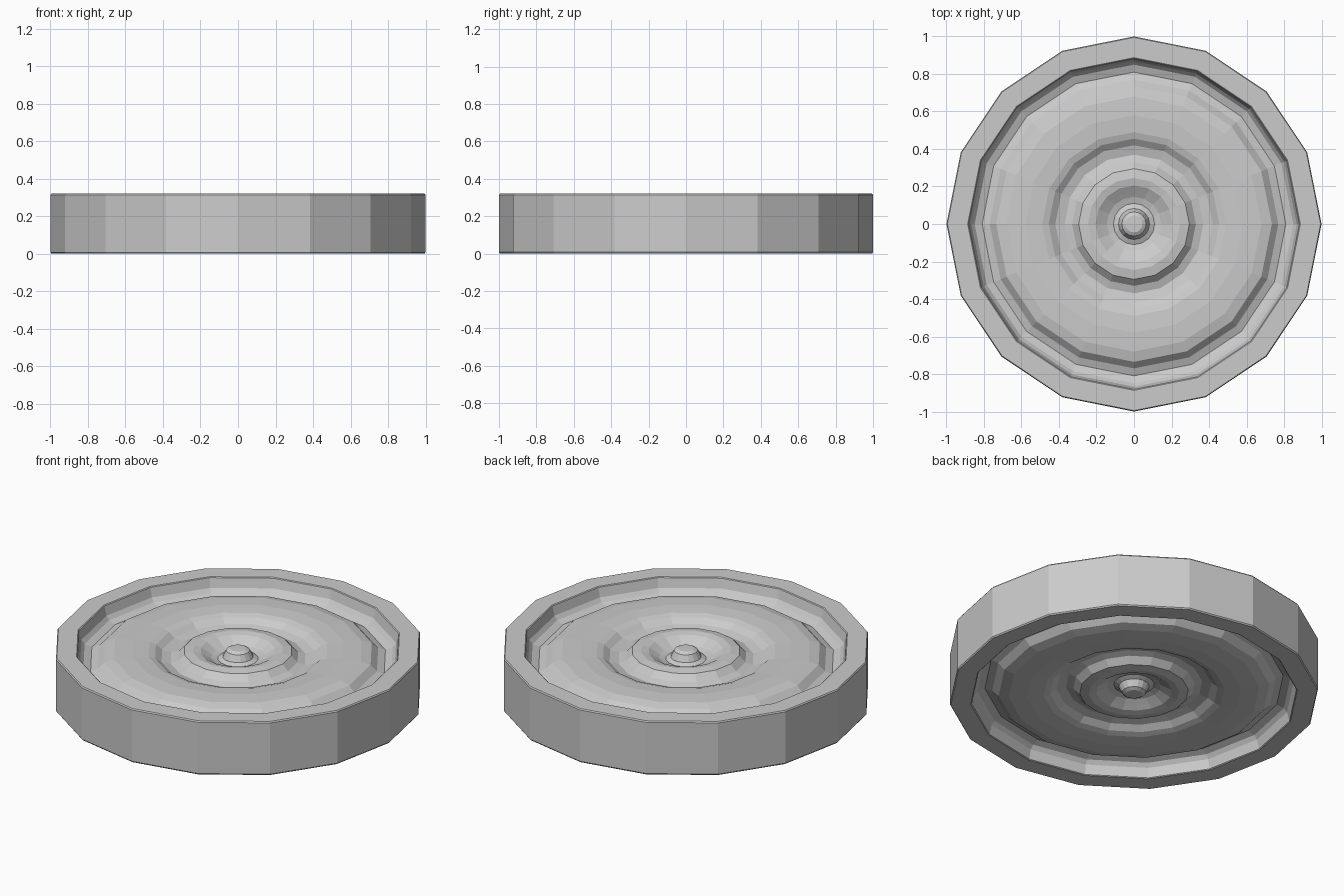
import bpy, bmesh
from math import cos, sin, tau

if "Cube" in bpy.data.objects:
    bpy.data.objects.remove(bpy.data.objects["Cube"])

SIDES = 16
HEIGHT = 0.32


def revolve(name, profile, closed=False):
    """Spin (radius, z) points around z with flat facets."""
    bm = bmesh.new()
    rings = []
    for r, z in profile:
        if r == 0:
            rings.append([bm.verts.new((0, 0, z))] * SIDES)
        else:
            rings.append([bm.verts.new((r * cos(tau * i / SIDES), r * sin(tau * i / SIDES), z))
                          for i in range(SIDES)])
    pairs = list(zip(rings, rings[1:]))
    if closed:
        pairs.append((rings[-1], rings[0]))
    for a, b in pairs:
        for i in range(SIDES):
            j = (i + 1) % SIDES
            quad = list(dict.fromkeys((a[i], b[i], b[j], a[j])))
            bm.faces.new(quad)
    bmesh.ops.recalc_face_normals(bm, faces=bm.faces[:])
    mesh = bpy.data.meshes.new(name)
    bm.to_mesh(mesh)
    bm.free()
    obj = bpy.data.objects.new(name, mesh)
    bpy.context.collection.objects.link(obj)
    return obj


def flip(profile):
    return [(r, HEIGHT - z) for r, z in reversed(profile)]


# Upper half of the rim: inner wall, top face, tiny edge chamfer
rim_half = [(0.85, 0.24), (0.868, 0.262), (0.882, 0.316), (0.887, 0.32), (0.995, 0.32), (1.0, 0.313)]
revolve("outer_rim", rim_half + flip(rim_half), closed=True)

# Rippled face: centre button, inner swell, wide outer swell, edge groove
ripple = [(0, 0.302), (0.045, 0.301), (0.065, 0.29), (0.083, 0.252), (0.11, 0.24),
          (0.145, 0.25), (0.175, 0.267), (0.205, 0.285), (0.245, 0.293), (0.295, 0.285),
          (0.33, 0.25), (0.37, 0.238), (0.42, 0.25), (0.455, 0.276), (0.49, 0.287),
          (0.58, 0.293), (0.68, 0.289), (0.735, 0.275), (0.77, 0.24), (0.81, 0.225),
          (0.85, 0.24)]
revolve("rippled_disc", ripple + flip(ripple))
